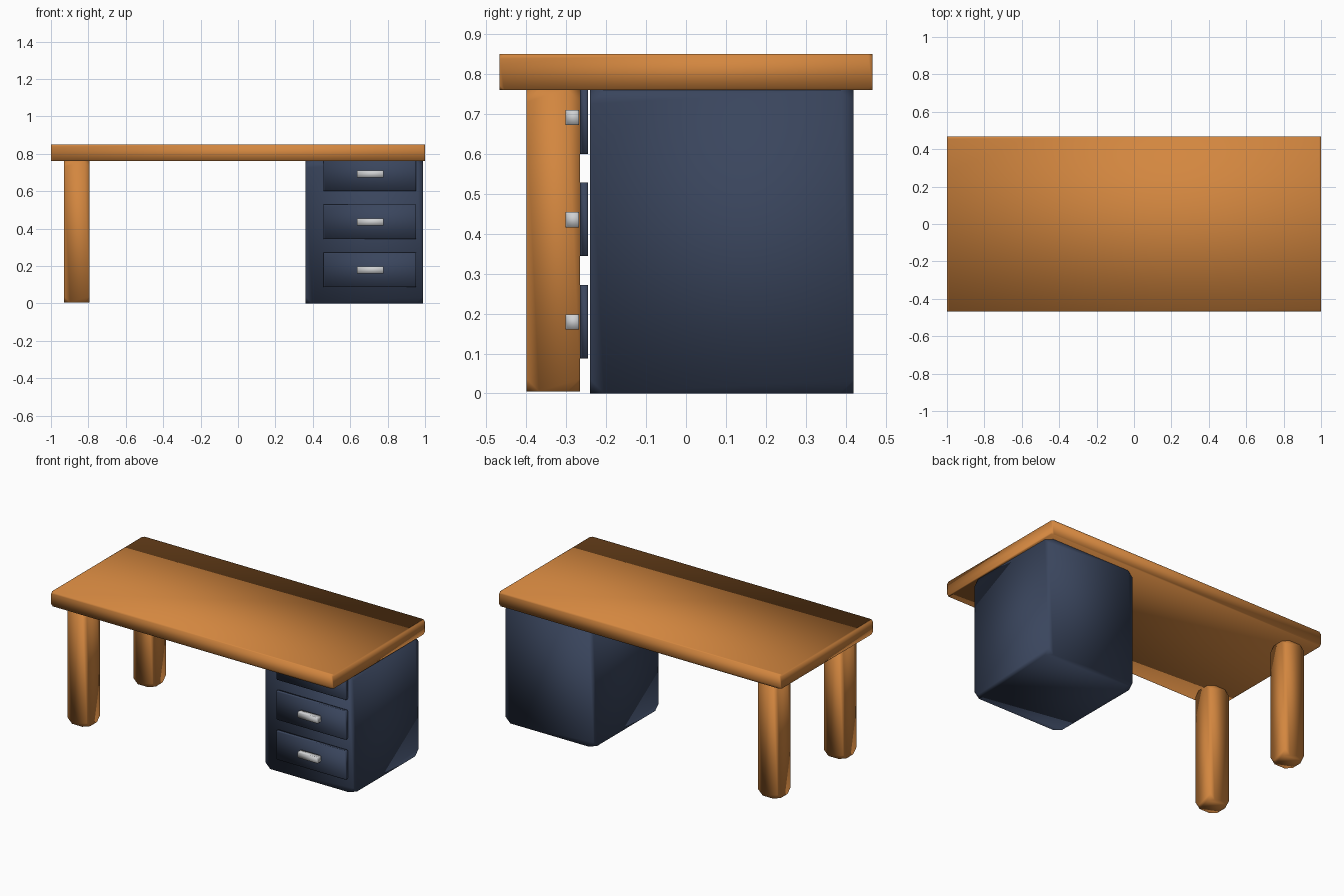
import bpy
import bmesh
from mathutils import Vector

cube = bpy.data.objects.get("Cube")
if cube:
    bpy.data.objects.remove(cube, do_unlink=True)


def make_material(name, rgb):
    mat = bpy.data.materials.new(name)
    mat.use_nodes = True
    color = (*rgb, 1.0)
    mat.diffuse_color = color
    mat.node_tree.nodes["Principled BSDF"].inputs["Base Color"].default_value = color
    return mat


wood = make_material("warm_wood", (0.65, 0.24, 0.05))
navy = make_material("navy_paint", (0.042, 0.060, 0.110))
metal = make_material("pale_metal", (0.62, 0.63, 0.64))


def box(name, low, high, cut, mat):
    """Smooth-shaded block between two corners, with its eight corners clipped."""
    low, high = Vector(low), Vector(high)
    center, size = (low + high) / 2, high - low
    bm = bmesh.new()
    bmesh.ops.create_cube(bm, size=1)
    bmesh.ops.scale(bm, vec=size, verts=bm.verts)
    bmesh.ops.bevel(bm, geom=bm.verts[:], offset=cut, segments=1,
                    affect='VERTICES', clamp_overlap=True)
    for face in bm.faces:
        face.smooth = True
    mesh = bpy.data.meshes.new(name)
    bm.to_mesh(mesh)
    bm.free()
    mesh.materials.append(mat)
    obj = bpy.data.objects.new(name, mesh)
    obj.location = center
    bpy.context.collection.objects.link(obj)
    return obj


# Desk top
box("desk_top", (-1, -0.467, 0.76), (1, 0.467, 0.85), 0.012, wood)

# Two legs on the open side
for name, y in (("front_leg", -0.333), ("back_leg", 0.333)):
    box(name, (-0.93, y - 0.067, 0.005), (-0.793, y + 0.067, 0.762), 0.032, wood)

# Drawer cabinet
box("cabinet", (0.362, -0.24, 0), (0.988, 0.42, 0.76), 0.035, navy)

# Three drawer fronts, each with a bar handle
for i, level in enumerate(("bottom", "middle", "top")):
    z = 0.18 + i * 0.256
    box(level + "_drawer", (0.458, -0.265, z - 0.092), (0.952, -0.245, z + 0.092),
        0.006, navy)
    box(level + "_handle", (0.635, -0.302, z - 0.02), (0.777, -0.268, z + 0.018),
        0.006, metal)
